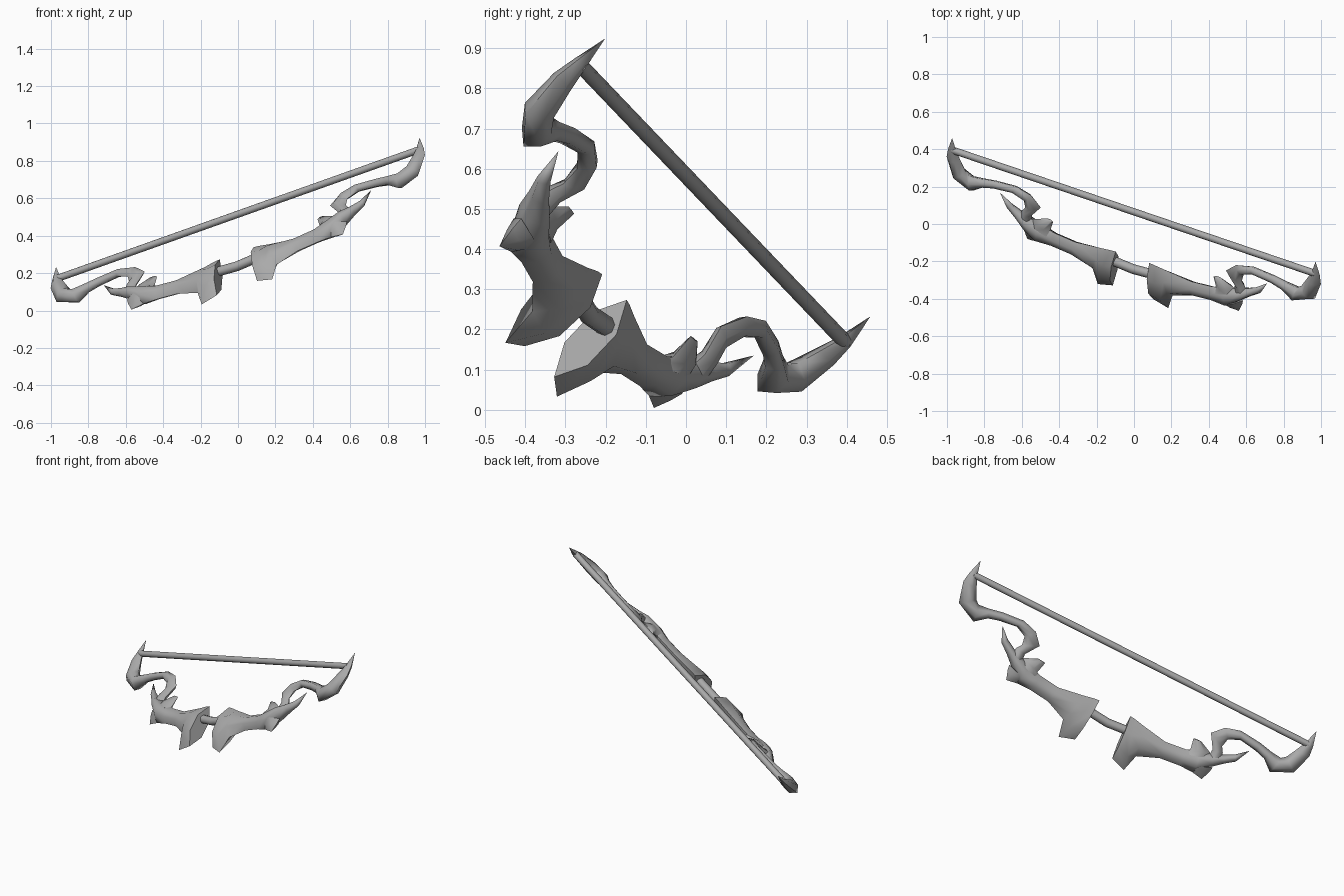
import bpy, bmesh, math
from mathutils import Matrix, Vector

cube = bpy.data.objects.get("Cube")
if cube:
    bpy.data.objects.remove(cube)

# Single grey material
grey = bpy.data.materials.new("plain_grey")
grey.use_nodes = True
colour = (0.4, 0.4, 0.4, 1)
grey.diffuse_color = colour
grey.node_tree.nodes["Principled BSDF"].inputs["Base Color"].default_value = colour

# Tilted frame of the bow: local x along the string, y toward the grip, z is thickness
along = Vector((0.897, -0.305, 0.319)).normalized()
toward = Vector((0.01, -0.71, -0.704))
toward = (toward - along * toward.dot(along)).normalized()
FRAME = Matrix((along, toward, along.cross(toward))).transposed().to_4x4()
FRAME.translation = (0, 0.065, 0.515)


def finish(name, bm, mirrored):
    bmesh.ops.remove_doubles(bm, verts=bm.verts, dist=0.0005)
    bmesh.ops.recalc_face_normals(bm, faces=bm.faces)
    mesh = bpy.data.meshes.new(name)
    bm.to_mesh(mesh)
    bm.free()
    mesh.materials.append(grey)
    obj = bpy.data.objects.new(name, mesh)
    bpy.context.collection.objects.link(obj)
    obj.matrix_world = FRAME
    if mirrored:
        mod = obj.modifiers.new("other_limb", 'MIRROR')
        mod.use_mirror_merge = False
    bpy.ops.object.select_all(action='DESELECT')
    obj.select_set(True)
    bpy.context.view_layer.objects.active = obj
    bpy.ops.object.shade_smooth_by_angle(angle=math.radians(75))


def skin(bm, rings):
    """Join rings of vertices with quads and close both ends."""
    for r0, r1 in zip(rings, rings[1:]):
        for i in range(len(r0)):
            j = (i + 1) % len(r0)
            bm.faces.new((r0[i], r0[j], r1[j], r1[i]))
    bm.faces.new(rings[0])
    bm.faces.new(rings[-1])


def blade(name, stations):
    """Loft six-sided sections: inner edge, outer edge, half thickness, sideways shift."""
    bm = bmesh.new()
    rings = []
    for ax, ay, bx, by, w, shift in stations:
        a, b = Vector((ax, ay, shift)), Vector((bx, by, shift))
        up = Vector((0, 0, w))
        p, q = a.lerp(b, 0.3), a.lerp(b, 0.7)
        rings.append([bm.verts.new(v) for v in (a, p + up, q + up, b, q - up, p - up)])
    skin(bm, rings)
    finish(name, bm, True)


def rod(name, points, radius, sides, shift):
    """Tube through points in the bow plane."""
    bm = bmesh.new()
    turns = [k * math.tau / sides for k in range(sides)]
    rings = [[bm.verts.new((x, y + radius * math.cos(t), shift + radius * math.sin(t)))
              for t in turns] for x, y in points]
    skin(bm, rings)
    finish(name, bm, False)


# Broad riser narrowing to a neck, then a knot ending in a hook
blade("riser_and_hook", [
    (0.10, 0.32, 0.12, 0.583, 0.045, -0.025),
    (0.13, 0.323, 0.21, 0.612, 0.047, -0.025),
    (0.19, 0.335, 0.235, 0.51, 0.043, -0.022),
    (0.345, 0.36, 0.36, 0.458, 0.032, -0.018),
    (0.47, 0.345, 0.48, 0.445, 0.032, -0.018),
    (0.55, 0.315, 0.57, 0.445, 0.043, -0.02),
    (0.62, 0.295, 0.645, 0.37, 0.04, -0.02),
    (0.675, 0.275, 0.70, 0.32, 0.026, -0.015),
    (0.73, 0.245, 0.755, 0.278, 0.016, -0.01),
    (0.797, 0.187, 0.797, 0.187, 0, -0.01),
])

# Chisel-like inner thorn and pointed outer thorn on the knot
blade("inner_thorn", [
    (0.46, 0.37, 0.62, 0.33, 0.032, -0.018),
    (0.493, 0.335, 0.60, 0.298, 0.024, -0.016),
    (0.478, 0.268, 0.525, 0.264, 0.008, -0.014),
])
blade("outer_thorn", [
    (0.50, 0.41, 0.655, 0.37, 0.038, -0.02),
    (0.56, 0.445, 0.65, 0.40, 0.022, -0.02),
    (0.63, 0.457, 0.63, 0.457, 0, -0.02),
])

# Bent arm swinging out into the horned limb end
blade("arm_and_horn", [
    (0.60, 0.34, 0.68, 0.32, 0.03, -0.015),
    (0.605, 0.275, 0.665, 0.265, 0.022, -0.013),
    (0.552, 0.195, 0.645, 0.235, 0.02, -0.011),
    (0.61, 0.132, 0.655, 0.185, 0.02, -0.008),
    (0.70, 0.106, 0.72, 0.155, 0.02, -0.007),
    (0.83, 0.118, 0.825, 0.17, 0.021, -0.007),
    (0.91, 0.135, 0.89, 0.188, 0.025, -0.009),
    (0.975, 0.142, 0.955, 0.242, 0.037, -0.01),
    (1.0, 0.12, 1.08, 0.183, 0.035, -0.008),
    (1.03, 0.06, 1.115, 0.06, 0.025, -0.004),
    (1.058, 0.0, 1.107, 0.0, 0.016, 0),
    (1.083, -0.09, 1.083, -0.09, 0, 0),
])

# Grip between the risers, and the string
rod("grip", [(-0.14, 0.40), (0, 0.413), (0.14, 0.40)], 0.026, 8, -0.02)
rod("string", [(-1.08, 0), (1.08, 0)], 0.019, 8, 0)
